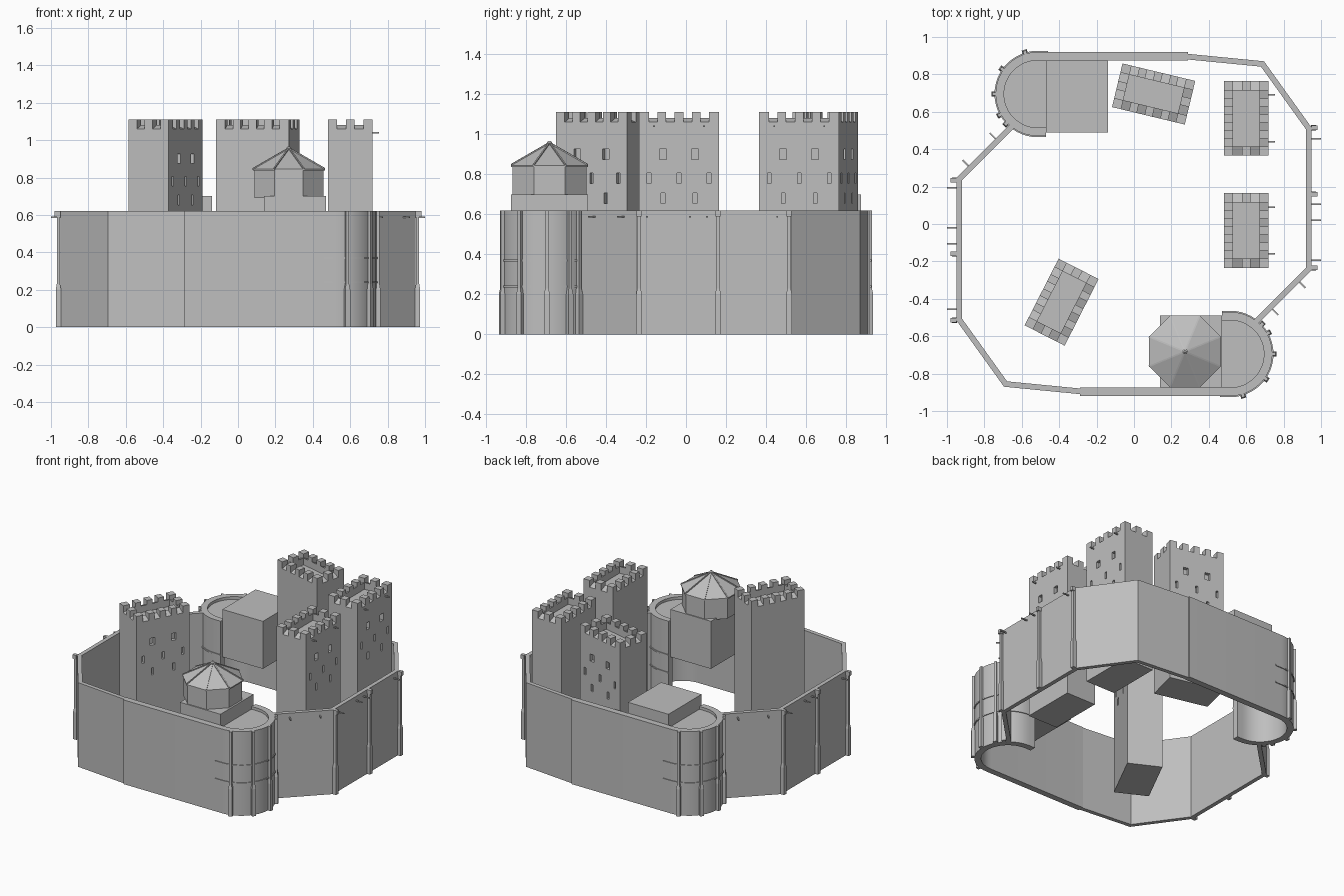
import bpy, bmesh, math
from mathutils import Vector, Matrix

if "Cube" in bpy.data.objects:
    bpy.data.objects.remove(bpy.data.objects["Cube"])

stone = bpy.data.materials.new("grey_stone")
stone.use_nodes = True
GREY = (0.52, 0.52, 0.52, 1)
stone.diffuse_color = GREY
stone.node_tree.nodes["Principled BSDF"].inputs["Base Color"].default_value = GREY

WALL_TOP = 0.62
TURN = {"front": 1, "back": -1}      # the plan repeats after a half turn


def finish(name, bm, matrix=Matrix(), smooth=False):
    bmesh.ops.recalc_face_normals(bm, faces=bm.faces)
    mesh = bpy.data.meshes.new(name)
    bm.to_mesh(mesh)
    bm.free()
    mesh.materials.append(stone)
    ob = bpy.data.objects.new(name, mesh)
    ob.matrix_world = matrix
    bpy.context.collection.objects.link(ob)
    if smooth:
        bpy.ops.object.select_all(action='DESELECT')
        ob.select_set(True)
        bpy.context.view_layer.objects.active = ob
        bpy.ops.object.shade_smooth_by_angle(angle=math.radians(30))
    return ob


def box(bm, x, y, z):
    """Add a box given its (low, high) range on each axis."""
    mid = Vector([(a + b) / 2 for a, b in (x, y, z)])
    size = [b - a for a, b in (x, y, z)]
    m = Matrix.Translation(mid) @ Matrix.Diagonal((*size, 1))
    return bmesh.ops.create_cube(bm, size=1, matrix=m)["verts"]


def loft(bm, loops):
    """Skin a stack of equal closed loops and cap both ends."""
    rows = [[bm.verts.new(p) for p in loop] for loop in loops]
    n = len(rows[0])
    for a, b in zip(rows, rows[1:]):
        for i in range(n):
            j = (i + 1) % n
            bm.faces.new((a[i], a[j], b[j], b[i]))
    bm.faces.new(rows[0])
    bm.faces.new(rows[-1])


def sweep(bm, path, thick, z0, z1):
    """Wall of even thickness to the left of an open path."""
    pts = [Vector(p) for p in path]
    dirs = [(b - a).normalized() for a, b in zip(pts, pts[1:])]
    rows = []
    for i, p in enumerate(pts):
        a, b = dirs[max(i - 1, 0)], dirs[min(i, len(dirs) - 1)]
        na, nb = Vector((-a.y, a.x)), Vector((-b.y, b.x))
        q = p + (na + nb) * thick / (1 + na.dot(nb))
        rows.append([(*p, z0), (*q, z0), (*q, z1), (*p, z1)])
    loft(bm, rows)


def frame(x, y, angle=0, z=0):
    return Matrix.Translation((x, y, z)) @ Matrix.Rotation(math.radians(angle), 4, 'Z')


# Curtain walls with the rounded bastions
CX, CY, R = 0.515, -0.695, 0.225


def arc(radius, a0=-90, a1=90, n=24):
    ts = [math.radians(a0 + (a1 - a0) * i / n) for i in range(n + 1)]
    return [(CX + radius * math.cos(t), CY + radius * math.sin(t)) for t in ts]


round_path = [(-0.29, -0.92)] + arc(R) + [(0.47, CY + R)]
thin_path = [(0.66, -0.535), (0.95, -0.245), (0.95, 0.515), (0.695, 0.87), (0.285, 0.91)]

for side, s in TURN.items():
    half = frame(0, 0, 0 if s > 0 else 180)
    bm = bmesh.new()
    sweep(bm, round_path, 0.045, 0, WALL_TOP)
    finish(side + "_bastion_wall", bm, half, True)
    bm = bmesh.new()
    sweep(bm, thin_path, 0.03, 0, WALL_TOP)
    finish(side + "_curtain_wall", bm, half)

    # Walkway just inside the bastion rim
    bm = bmesh.new()
    inner = arc(R - 0.04) + [(0.46, CY + R - 0.04), (0.46, CY - R + 0.04)]
    loft(bm, [[(x, y, z) for x, y in inner] for z in (0.56, 0.6)])
    finish(side + "_bastion_floor", bm, half)

    # Thin bands around the bastion
    for label, z in (("lower", 0.24), ("upper", 0.37)):
        bm = bmesh.new()
        sweep(bm, [(0.46, CY - R - 0.006)] + arc(R + 0.006) + [(0.47, CY + R + 0.006)],
              0.01, z - 0.005, z + 0.005)
        finish(side + "_" + label + "_band", bm, half, True)

    # Block raised behind the bastion
    bm = bmesh.new()
    box(bm, (0.14, 0.47), (-0.875, -0.49), (0.35, 0.70))
    finish(side + "_block", bm, half)

    # Buttress posts: broad foot, slender shaft
    spots = [(0.96, y, 0) for y in (0.515, 0.16, -0.235)]
    for a in (-73, -35, 0, 29):
        t = math.radians(a)
        spots.append((CX + (R + 0.008) * math.cos(t), CY + (R + 0.008) * math.sin(t), a))
    spots.append((0.685, -0.535, -45))
    for i, (x, y, a) in enumerate(spots):
        bm = bmesh.new()
        loops = []
        for h, z in ((0.014, 0), (0.014, 0.2), (0.009, 0.23), (0.009, WALL_TOP)):
            loops.append([(u * h, v * h, z) for u, v in ((-1, -1), (1, -1), (1, 1), (-1, 1))])
        loft(bm, loops)
        if i < 3:
            box(bm, (-0.01, 0.02), (-0.012, 0.012), (0.59, WALL_TOP))
        finish(f"{side}_buttress_{i + 1}", bm, half @ frame(x, y, a))

    # Pegs near the top of the wall
    pegs = [(0.945, y, 0) for y in (0.455, 0.105, 0.02, -0.195)]
    pegs += [(0.885, -0.31, -45), (0.74, -0.455, -45)]
    for i, (x, y, a) in enumerate(pegs):
        bm = bmesh.new()
        box(bm, (0, 0.055 if i < 4 else 0.045), (-0.004, 0.004), (-0.004, 0.004))
        finish(f"{side}_wall_peg_{i + 1}", bm, half @ frame(x, y, a, 0.587))


# Keep towers: long along local y, windows on local +x
HX, HY, EDGE = 0.12, 0.2, 0.05
DECK, SILL, TOP = 1.03, 1.08, 1.11


def parapet_side(bm, half_len, half_out, cells, turn):
    """One parapet run along local x at -y, with sloping sills between merlons."""
    spin = Matrix.Rotation(math.radians(turn), 4, 'Z')
    step = 2 * (half_len - EDGE) / cells
    for i in range(cells):
        x = -half_len + EDGE + i * step
        gap = i % 2 == 0
        vs = box(bm, (x, x + step), (-half_out, -half_out + EDGE), (DECK, SILL if gap else TOP))
        for v in vs:
            if gap and v.co.z > DECK + 0.01 and v.co.y < -half_out + 0.01:
                v.co.z -= 0.02
        bmesh.ops.transform(bm, matrix=spin, verts=vs)


def tower(name, x, y, angle, pegs=False):
    place = frame(x, y, angle)
    bm = bmesh.new()
    box(bm, (-HX, HX), (-HY, HY), (0.05, DECK))
    body = finish(name, bm, place)

    # Recessed windows and slits
    bm = bmesh.new()
    rows = [((-0.08, 0.08), 0.9, 0.018), ((-0.15, 0, 0.15), 0.78, 0.009),
            ((-0.08, 0.08), 0.68, 0.009)]
    for offsets, z, w in rows:
        for o in offsets:
            box(bm, (HX - 0.025, HX + 0.05), (o - w, o + w), (z - 0.026, z + 0.026))
    cutter = finish(name + "_window_cutter", bm, place)
    cutter.hide_render = True
    mod = body.modifiers.new("windows", 'BOOLEAN')
    mod.operation, mod.object, mod.solver = 'DIFFERENCE', cutter, 'EXACT'
    bpy.context.view_layer.objects.active = body
    bpy.ops.object.modifier_apply(modifier=mod.name)
    bpy.data.objects.remove(cutter)

    # Battlements
    bm = bmesh.new()
    for turn in (0, 180):
        parapet_side(bm, HX, HY, 3, turn)
        parapet_side(bm, HY, HX, 7, turn + 90)
    for sx in (-1, 1):
        for sy in (-1, 1):
            box(bm, sorted((sx * HX, sx * (HX - EDGE))),
                sorted((sy * HY, sy * (HY - EDGE))), (DECK, TOP))
    finish(name + "_battlements", bm, place)

    if pegs:
        bm = bmesh.new()
        for o in (-0.125, 0.125):
            box(bm, (HX - 0.005, HX + 0.033), (o - 0.004, o + 0.004), (1.036, 1.044))
        finish(name + "_pegs", bm, place)


tower("left_rear_tower", 0.6, 0.565, 0, True)
tower("left_middle_tower", 0.6, -0.035, 0, True)
tower("rear_tower", 0.105, 0.695, 76.5)
tower("right_front_tower", -0.387, -0.418, -27)

# Eight-sided turret with a ribbed pointed roof
AP = 0.185
corners = [Vector((math.cos(t), math.sin(t), 0)) / math.cos(math.pi / 8)
           for t in [math.pi / 8 + k * math.pi / 4 for k in range(8)]]


def ring(radius, z):
    return [c * radius + Vector((0, 0, z)) for c in corners]


spot = frame(0.272, -0.682)
bm = bmesh.new()
loft(bm, [ring(AP, 0.69), ring(AP, 0.84)])
finish("turret_drum", bm, spot)
bm = bmesh.new()
loft(bm, [ring(AP + 0.007, 0.837), ring(AP + 0.007, 0.845), ring(0.01, 0.95)])
finish("turret_roof", bm, spot)
bm = bmesh.new()
loft(bm, [ring(0.012, 0.94), ring(0.014, 0.957), ring(0.006, 0.966)])
finish("turret_finial", bm, spot)
for k, c in enumerate(corners):
    bm = bmesh.new()
    side = Vector((-c.y, c.x, 0)).normalized() * 0.004
    loops = []
    for r, z in ((AP + 0.007, 0.845), (0.01, 0.95)):
        p = c * r + Vector((0, 0, z))
        up = Vector((0, 0, 0.006))
        loops.append([p - side - up, p + side - up, p + side + up, p - side + up])
    loft(bm, loops)
    finish(f"turret_roof_rib_{k + 1}", bm, spot)
